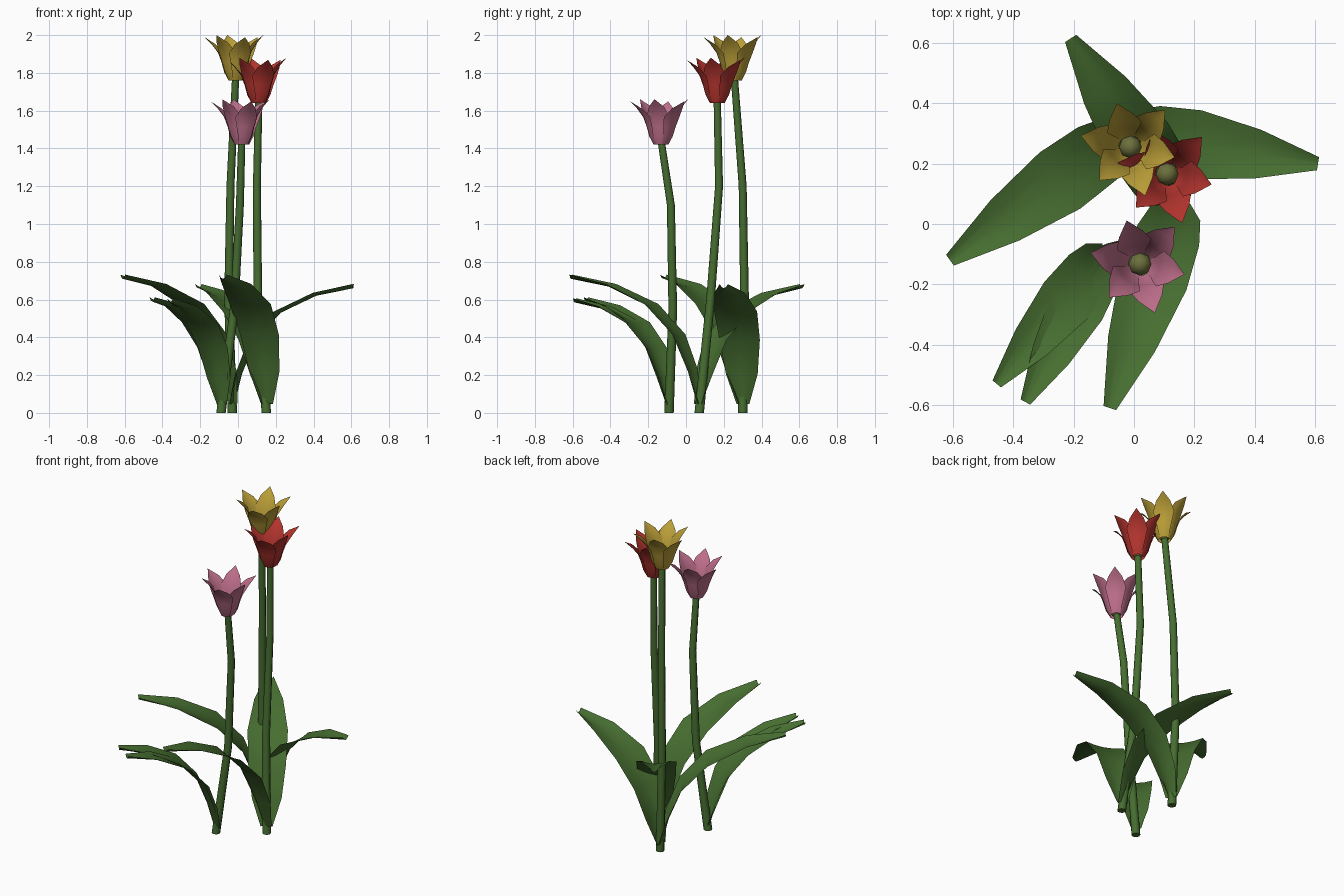
import bpy, bmesh
from math import sin, cos, pi, radians, atan2, hypot
from mathutils import Vector

cube = bpy.data.objects.get("Cube")
if cube:
    bpy.data.objects.remove(cube)


def material(name, rgb):
    m = bpy.data.materials.new(name)
    m.use_nodes = True
    m.diffuse_color = (*rgb, 1)
    m.node_tree.nodes["Principled BSDF"].inputs["Base Color"].default_value = (*rgb, 1)
    return m


GREEN = material("leaf green", (0.062, 0.155, 0.03))
OLIVE = material("pistil olive", (0.15, 0.16, 0.045))
YELLOW = material("petal yellow", (0.50, 0.35, 0.04))
RED = material("petal red", (0.46, 0.035, 0.028))
PINK = material("petal pink", (0.52, 0.16, 0.26))


def finish(bm, name, mat, angle=60):
    mesh = bpy.data.meshes.new(name)
    bm.to_mesh(mesh)
    bm.free()
    mesh.materials.append(mat)
    obj = bpy.data.objects.new(name, mesh)
    bpy.context.collection.objects.link(obj)
    bpy.ops.object.select_all(action="DESELECT")
    obj.select_set(True)
    bpy.context.view_layer.objects.active = obj
    bpy.ops.object.shade_smooth_by_angle(angle=radians(angle))


def skin(bm, rows, closed=False):
    """Join successive rows of points with quads."""
    grid = [[bm.verts.new(p) for p in row] for row in rows]
    n = len(grid[0])
    for a, b in zip(grid, grid[1:]):
        for i in range(n if closed else n - 1):
            j = (i + 1) % n
            bm.faces.new((a[i], a[j], b[j], b[i]))
    if closed:
        bm.faces.new(grid[0][::-1])
        bm.faces.new(grid[-1])


def stem(name, path):
    bm = bmesh.new()
    rows = []
    for k, (x, y, z) in enumerate(path):
        r = 0.025 - 0.002 * k
        rows.append([(x + r * cos(a * pi / 4), y + r * sin(a * pi / 4), z) for a in range(8)])
    skin(bm, rows, True)
    finish(bm, name, GREEN)


# Leaf stations: share of reach, share of height, half width
LEAF = [(0.0, 0.07, 0.034), (0.06, 0.31, 0.085), (0.17, 0.58, 0.108),
        (0.38, 0.80, 0.115), (0.69, 0.94, 0.082), (1.0, 1.0, 0.022)]


def leaf(name, base, tip, scale):
    dx, dy = tip[0] - base[0], tip[1] - base[1]
    reach, a = hypot(dx, dy), atan2(dy, dx)
    out, side = Vector((cos(a), sin(a), 0)), Vector((-sin(a), cos(a), 0))
    start = Vector((base[0], base[1], 0)) + out * 0.012
    bm = bmesh.new()
    rows = []
    for t, h, w in LEAF:
        mid = start + out * (reach - 0.012) * t + Vector((0, 0, tip[2] * h))
        # the trough faces the stem low down and the sky further out
        lift = (out * (t - 1) + Vector((0, 0, t))) * 0.022
        rows.append([mid + side * s * w * scale + lift * s * s for s in (-1, -0.5, 0, 0.5, 1)])
    skin(bm, rows)
    finish(bm, name, GREEN)


# Petal stations: radius, height, half width
PETAL = [(0.036, 0.0, 0.024), (0.058, 0.045, 0.036), (0.070, 0.095, 0.047),
         (0.088, 0.150, 0.060), (0.122, 0.197, 0.041), (0.160, 0.235, 0.001)]


def flower(name, centre, mat):
    c = Vector(centre)
    bm = bmesh.new()
    for k in range(6):
        a = radians(47 + 60 * k)
        out, side = Vector((cos(a), sin(a), 0)), Vector((-sin(a), cos(a), 0))
        outer = k % 2 == 0
        rows = []
        for r, z, w in PETAL:
            r *= 1.05 if outer else 0.94
            z *= 0.97 if outer else 1.02
            mid = c + out * r + Vector((0, 0, z))
            rows.append([mid + side * s * w - out * s * s * w * 0.25 for s in (-1, -0.5, 0, 0.5, 1)])
        skin(bm, rows)
    finish(bm, name + "_petals", mat, 40)

    # Rounded seed head in the cup
    bm = bmesh.new()
    bmesh.ops.create_uvsphere(bm, u_segments=8, v_segments=6, radius=0.038)
    for v in bm.verts:
        v.co = v.co + c + Vector((0, 0, 0.035))
    finish(bm, name + "_pistil", OLIVE)


# Each plant: stem path, petal colour, leaf tips, leaf scale
PLANTS = {
    "yellow": ([(-0.03, 0.30, 0), (-0.05, 0.31, 0.6), (-0.04, 0.30, 1.2), (-0.012, 0.255, 1.79)],
               YELLOW, [(0.61, 0.20, 0.66), (-0.61, -0.12, 0.71)], 1.0),
    "red": ([(0.15, 0.07, 0), (0.105, 0.13, 0.6), (0.10, 0.175, 1.2), (0.11, 0.165, 1.67)],
            RED, [(-0.21, 0.615, 0.66), (-0.08, -0.61, 0.71)], 1.0),
    "pink": ([(-0.09, -0.09, 0), (-0.02, -0.07, 0.55), (0.01, -0.08, 1.1), (0.02, -0.133, 1.45)],
             PINK, [(-0.455, -0.53, 0.59), (-0.36, -0.59, 0.585)], 0.82),
}

for name, (path, mat, tips, scale) in PLANTS.items():
    stem(name + "_stem", path)
    top = Vector(path[-1])
    flower(name + "_flower", top - Vector((0, 0, 0.03)), mat)
    for i, tip in enumerate(tips):
        leaf(f"{name}_leaf_{i + 1}", path[0], tip, scale)
